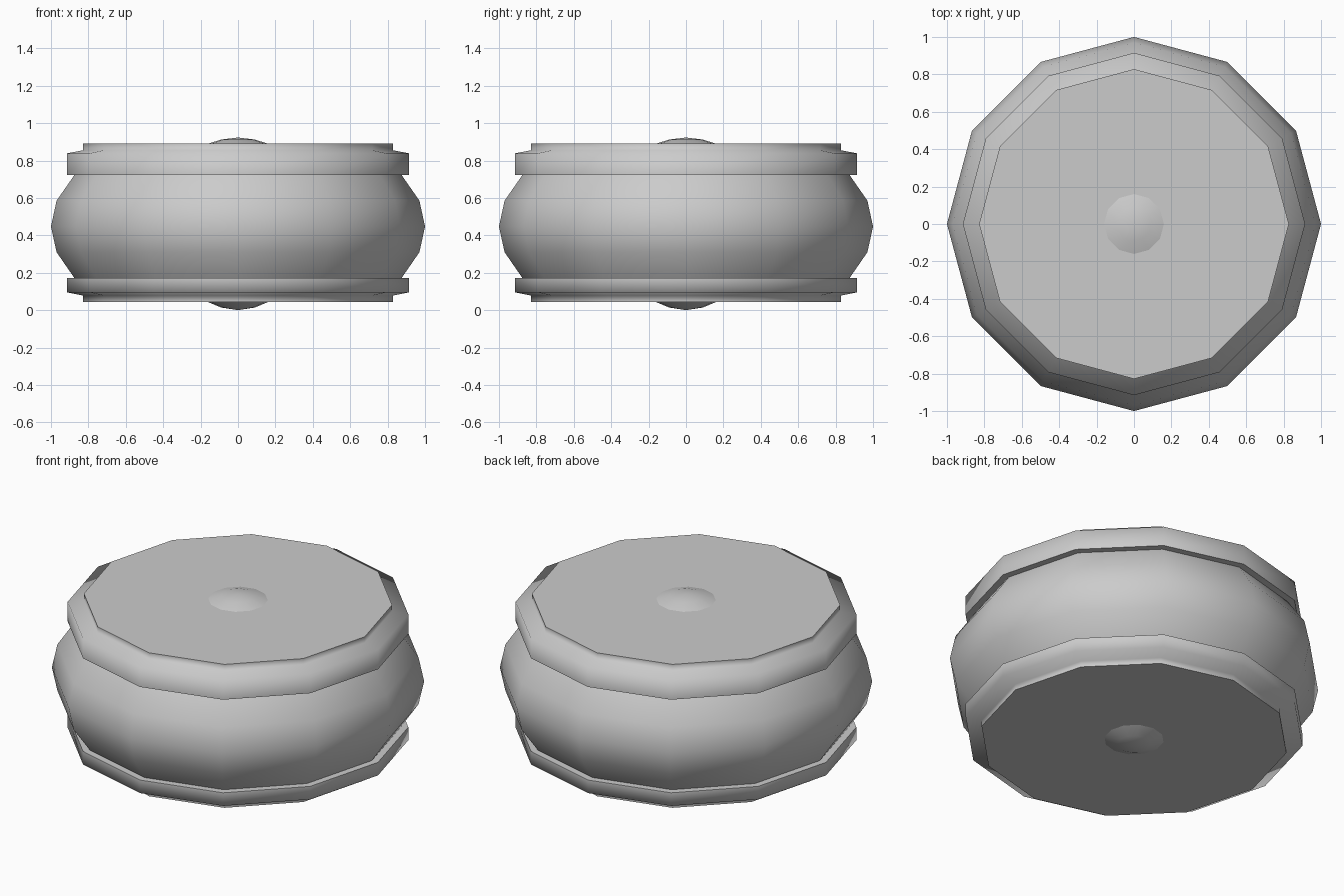
import bpy
import bmesh
from math import cos, sin, tau

if "Cube" in bpy.data.objects:
    bpy.data.objects.remove(bpy.data.objects["Cube"])

SIDES = 12


def lathe(name, profile, smooth=True):
    """Spin (radius, z) points around z; radius 0 becomes a single pole."""
    bm = bmesh.new()
    rings = []
    for r, z in profile:
        if r == 0:
            rings.append([bm.verts.new((0, 0, z))] * SIDES)
        else:
            rings.append([bm.verts.new((r * cos(tau * i / SIDES), r * sin(tau * i / SIDES), z))
                          for i in range(SIDES)])
    for a, b in zip(rings, rings[1:]):
        for i in range(SIDES):
            j = (i + 1) % SIDES
            corners = list(dict.fromkeys((a[i], a[j], b[j], b[i])))
            bm.faces.new(corners).smooth = smooth
    bmesh.ops.recalc_face_normals(bm, faces=bm.faces[:])
    mesh = bpy.data.meshes.new(name)
    bm.to_mesh(mesh)
    bm.free()
    obj = bpy.data.objects.new(name, mesh)
    bpy.context.collection.objects.link(obj)
    return obj


def disc(name, radius, z, up):
    """Flat polygon facing up or down."""
    step = 1 if up else -1
    verts = [(radius * cos(tau * i / SIDES), step * radius * sin(tau * i / SIDES), z)
             for i in range(SIDES)]
    mesh = bpy.data.meshes.new(name)
    mesh.from_pydata(verts, [], [range(SIDES)])
    obj = bpy.data.objects.new(name, mesh)
    bpy.context.collection.objects.link(obj)


def flip_if_inward(obj):
    """Open shells: make sure the first face points away from the axis."""
    p = obj.data.polygons[0]
    if p.normal.x * p.center.x + p.normal.y * p.center.y < 0:
        obj.data.flip_normals()


# bulging barrel
flip_if_inward(lathe("barrel", [(0.875, 0.172), (0.97, 0.31), (1.0, 0.447),
                                (0.97, 0.585), (0.875, 0.722)]))

# for each end: rim base, rim edge, slope inner edge, face height, bump mid, bump tip
ends = {
    "upper": (0.722, 0.838, 0.855, 0.89, 0.912, 0.923),
    "lower": (0.172, 0.095, 0.078, 0.043, 0.014, 0.0),
}
for side, (base, edge, inner, face, mid, tip) in ends.items():
    # rim wall, shoulder and raised lip
    flip_if_inward(lathe(side + "_rim", [(0.915, base), (0.915, edge),
                                         (0.828, inner), (0.828, face)]))
    disc(side + "_rim_ledge", 0.915, base, side == "lower")
    disc(side + "_face", 0.828, face, side == "upper")
    # small central dome
    flip_if_inward(lathe(side + "_dome", [(0.16, face), (0.09, mid), (0, tip)]))
